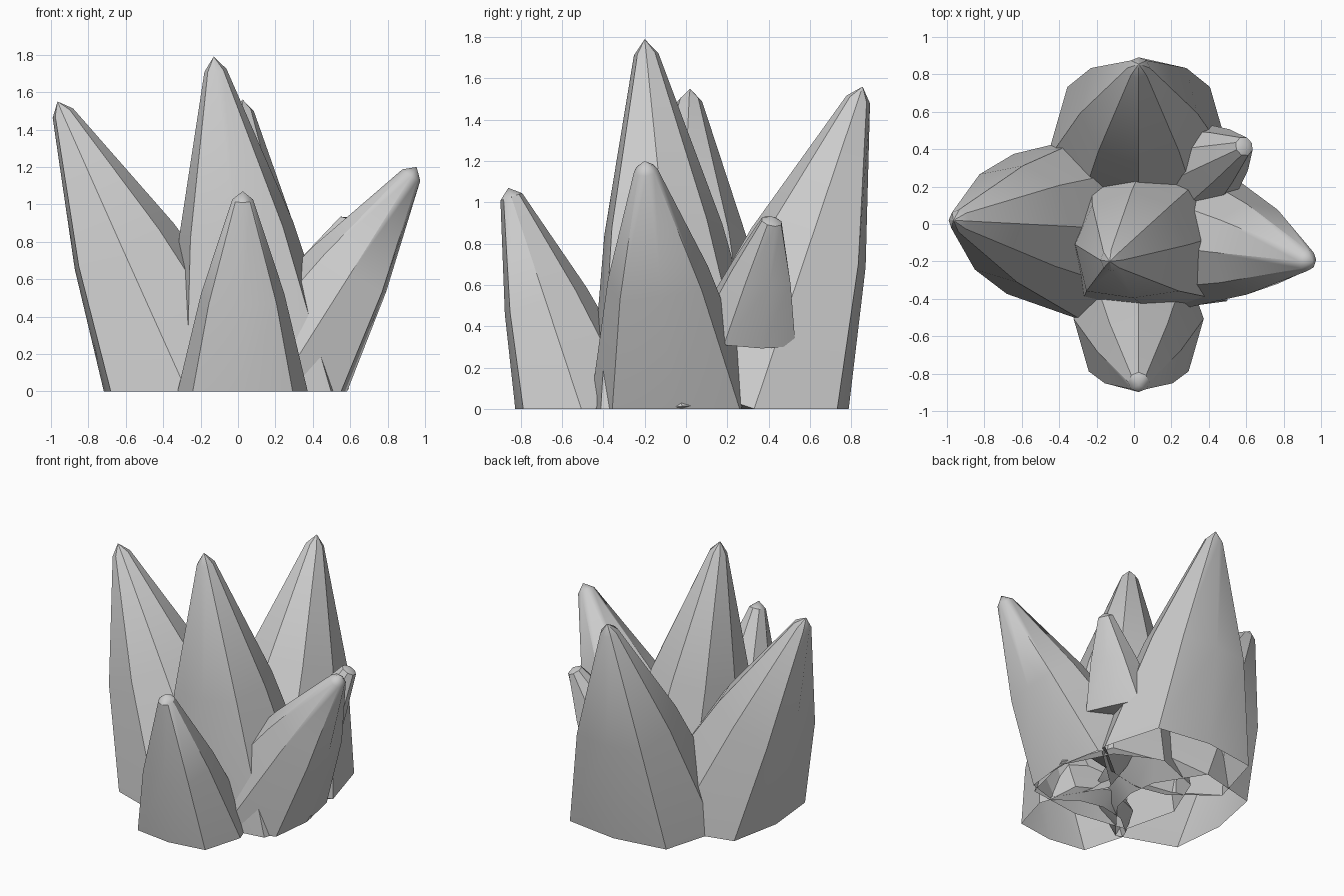
import bpy, bmesh, math
from mathutils import Vector

if "Cube" in bpy.data.objects:
    bpy.data.objects.remove(bpy.data.objects["Cube"])

# shared eight-sided cross-section: radius per corner, first corner faces outward
SECTION = [0.43, 0.53, 0.46, 0.45, 0.43, 0.45, 0.46, 0.53]
# rings up the shaft: (fraction of length, radius factor)
RINGS = [(0.0, 1.08), (0.5, 0.68), (0.96, 0.13)]


def crystal(name, base, tip, outward, size):
    base, tip = Vector(base), Vector(tip)
    axis = tip - base
    d = axis.normalized()
    o = Vector((outward[0], outward[1], 0))
    o = (o - d * o.dot(d)).normalized()
    s = d.cross(o)
    bm = bmesh.new()
    rings = []
    for t, f in RINGS:
        ring = []
        for i, r in enumerate(SECTION):
            a = i * math.tau / 8
            rad = r * f * size if f > 0.2 else 0.06 * (0.75 + 0.25 * size)
            ring.append(bm.verts.new(base + axis * t
                                     + (o * math.cos(a) + s * math.sin(a)) * rad))
        rings.append(ring)
    top = bm.verts.new(tip)
    root = bm.verts.new(base - axis * 0.12)
    for i in range(8):
        j = (i + 1) % 8
        for lo, hi in zip(rings, rings[1:]):
            bm.faces.new((lo[i], lo[j], hi[j], hi[i]))
        bm.faces.new((rings[-1][i], rings[-1][j], top))
        bm.faces.new((rings[0][j], rings[0][i], root))
    # cut flat and open at the ground
    bmesh.ops.bisect_plane(bm, geom=bm.verts[:] + bm.edges[:] + bm.faces[:],
                           plane_co=(0, 0, 0), plane_no=(0, 0, 1), clear_inner=True)
    bmesh.ops.recalc_face_normals(bm, faces=bm.faces[:])
    me = bpy.data.meshes.new(name)
    bm.to_mesh(me)
    bm.free()
    ob = bpy.data.objects.new(name, me)
    bpy.context.collection.objects.link(ob)
    bpy.ops.object.select_all(action='DESELECT')
    ob.select_set(True)
    bpy.context.view_layer.objects.active = ob
    bpy.ops.object.shade_smooth_by_angle(angle=math.radians(32))


# the cluster: name, foot centre, tip, outward direction, size
crystal("center_crystal", (0.11, -0.02, -0.05), (-0.13, -0.20, 1.79), (0, -1), 0.98)
crystal("left_crystal", (-0.25, -0.02, 0.0), (-0.965, 0.02, 1.55), (-1, 0.05), 1.0)
crystal("back_crystal", (0.025, 0.33, 0.0), (0.025, 0.855, 1.56), (0, 1), 1.0)
crystal("front_crystal", (0.025, -0.50, -0.02), (0.025, -0.86, 1.07), (0, -1), 0.71)
crystal("right_crystal", (0.25, -0.07, 0.12), (0.955, -0.20, 1.20), (1, 0), 0.78)
crystal("small_crystal", (0.33, 0.29, 0.40), (0.60, 0.42, 0.93), (1, 0.45), 0.47)
